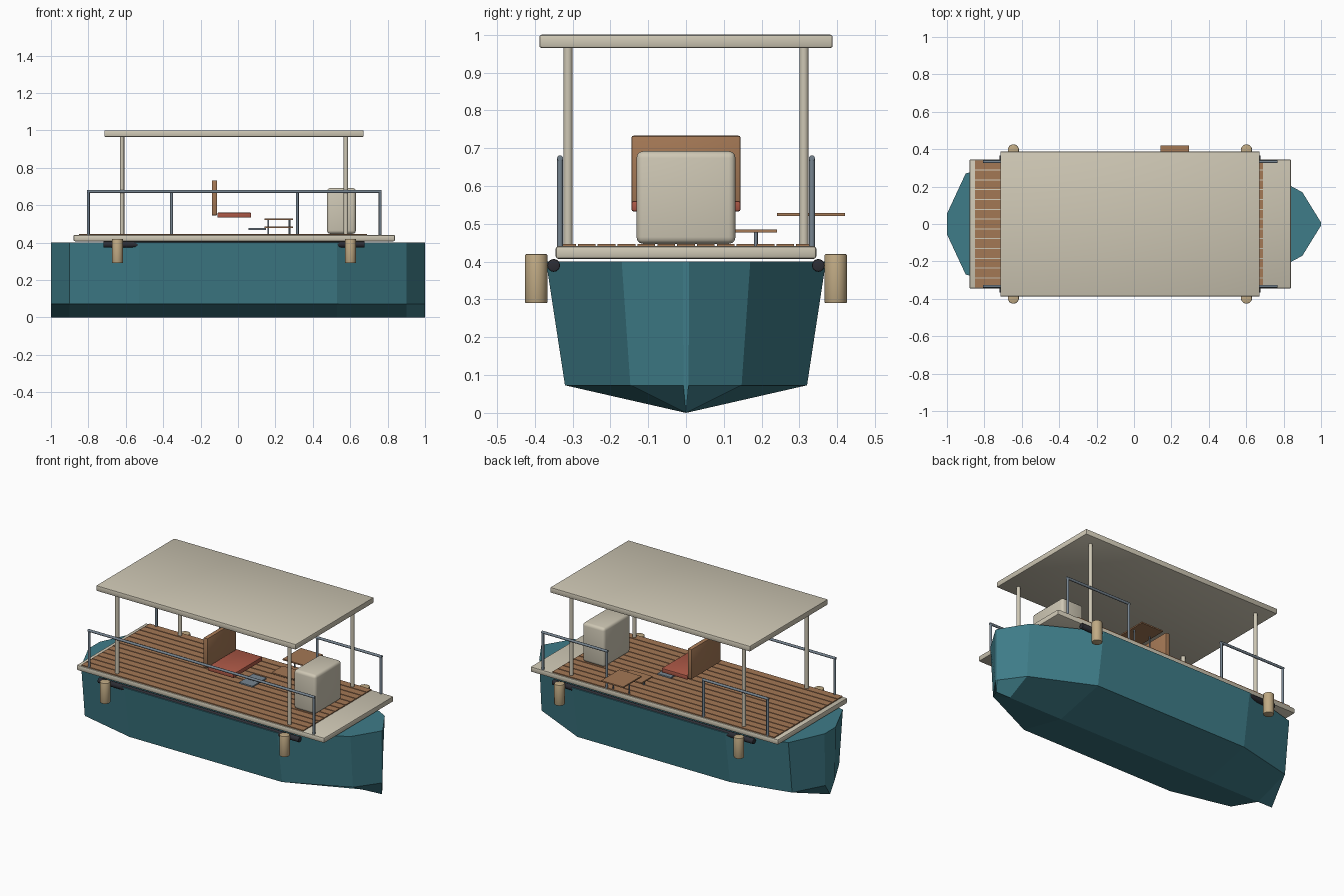
import bpy, bmesh, math
from mathutils import Vector

if "Cube" in bpy.data.objects:
    bpy.data.objects.remove(bpy.data.objects["Cube"])


def material(name, srgb):
    m = bpy.data.materials.new(name)
    m.diffuse_color = [(c / 255 / 12.92 if c < 11 else ((c / 255 + 0.055) / 1.055) ** 2.4)
                       for c in srgb] + [1.0]
    m.use_nodes = True
    m.node_tree.nodes["Principled BSDF"].inputs["Base Color"].default_value = m.diffuse_color
    return m


TEAL = material("teal_paint", (62, 124, 136))
CREAM = material("cream", (206, 199, 180))
WOOD = material("teak", (164, 120, 85))
RED = material("red_cushion", (172, 88, 70))
STEEL = material("steel", (118, 132, 144))
TAN = material("tan_fender", (192, 170, 132))
BLACK = material("black_rubber", (44, 45, 52))


def finish(name, bm, mat, smooth=False):
    bmesh.ops.recalc_face_normals(bm, faces=bm.faces[:])
    me = bpy.data.meshes.new(name)
    bm.to_mesh(me)
    bm.free()
    me.materials.append(mat)
    ob = bpy.data.objects.new(name, me)
    bpy.context.collection.objects.link(ob)
    if smooth:
        bpy.ops.object.select_all(action='DESELECT')
        ob.select_set(True)
        bpy.context.view_layer.objects.active = ob
        bpy.ops.object.shade_smooth_by_angle(angle=math.radians(40))
    return ob


def box(name, xr, yr, zr, mat, bevel=0.0, segments=2):
    bm = bmesh.new()
    bmesh.ops.create_cube(bm, size=1)
    for v in bm.verts:
        v.co = [r[0] + (c + 0.5) * (r[1] - r[0]) for c, r in zip(v.co, (xr, yr, zr))]
    if bevel:
        bmesh.ops.bevel(bm, geom=bm.edges[:], offset=bevel, segments=segments,
                        profile=0.5, affect='EDGES')
    return finish(name, bm, mat, bool(bevel))


def tube(name, a, b, radius, mat, sides=16, bevel=0.0):
    a, b = Vector(a), Vector(b)
    bm = bmesh.new()
    bmesh.ops.create_cone(bm, cap_ends=True, segments=sides, radius1=radius,
                          radius2=radius, depth=(b - a).length)
    if bevel:
        rims = [e for e in bm.edges if abs(e.verts[0].co.z - e.verts[1].co.z) < 1e-5]
        bmesh.ops.bevel(bm, geom=rims, offset=bevel, segments=2, profile=0.5, affect='EDGES')
    rot = (b - a).to_track_quat('Z', 'Y')
    for v in bm.verts:
        v.co = rot @ v.co + (a + b) / 2
    return finish(name, bm, mat, True)


# Faceted hull lofted through stations: x, half width at the sheer
bm = bmesh.new()
rings = []
for x, w in [(-1, 0.055), (-0.9, 0.27), (-0.53, 0.37), (0.53, 0.37), (0.9, 0.17), (1, 0.008)]:
    section = [(-w, 0.4), (-w * 0.865, 0.073), (0, 0), (w * 0.865, 0.073), (w, 0.4)]
    rings.append([bm.verts.new((x, y, z)) for y, z in section])
for r, s in zip(rings, rings[1:]):
    for i in range(5):
        j = (i + 1) % 5
        bm.faces.new((r[i], r[j], s[j], s[i]))
bm.faces.new(rings[0])
bm.faces.new(rings[-1])
finish("hull", bm, TEAL)

# Deck slab and planking
box("deck", (-0.88, 0.84), (-0.345, 0.345), (0.407, 0.441), CREAM, 0.008)
PITCH = 0.0525
for i in range(13):
    y = (i - 6) * PITCH
    box(f"deck_plank_{i + 1}", (-0.85, 0.69), (y - 0.0235, y + 0.0235), (0.44, 0.447), WOOD)

# Canopy
box("canopy", (-0.715, 0.672), (-0.388, 0.388), (0.965, 1.0), CREAM, 0.006)

for side, tag in ((-1, "front"), (1, "back")):
    # Canopy posts
    for x in (-0.62, 0.577):
        tube(f"{tag}_canopy_post", (x, side * 0.312, 0.44), (x, side * 0.312, 0.967), 0.012, CREAM)
    # Fenders
    for x in (-0.645, 0.601):
        tube(f"{tag}_fender", (x, side * 0.396, 0.29), (x, side * 0.396, 0.42), 0.03, TAN, 20, 0.004)
    # Rub rail tucked under the deck edge
    tube(f"{tag}_rub_rail", (-0.72, side * 0.35, 0.39), (0.677, side * 0.35, 0.39), 0.017, BLACK, 16, 0.004)
    # Guard rails, with a boarding gap on the back side
    spans = [(-0.8, 0.76)] if side < 0 else [(-0.8, -0.355), (0.317, 0.76)]
    y = side * 0.333
    for x0, x1 in spans:
        tube(f"{tag}_rail_bar", (x0 - 0.007, y, 0.673), (x1 + 0.007, y, 0.673), 0.008, STEEL, 12)
        for x in (x0, x1):
            tube(f"{tag}_rail_post", (x, y, 0.44), (x, y, 0.673), 0.008, STEEL, 12)

# Helm console
box("console", (0.476, 0.63), (-0.131, 0.131), (0.447, 0.692), CREAM, 0.018, 3)

# Seat
box("seat_cushion", (-0.11, 0.07), (-0.144, 0.144), (0.533, 0.56), RED, 0.005)
box("seat_back", (-0.14, -0.112), (-0.144, 0.144), (0.545, 0.733), WOOD, 0.005)

# Side table and low step, each on two steel legs
for name, yr, z in (("table", (0.24, 0.42), 0.52), ("step", (0.13, 0.24), 0.477)):
    box(f"{name}_top", (0.142, 0.295), yr, (z, z + 0.008), WOOD)
    yc = sum(yr) / 2
    for x in (0.162, 0.275):
        tube(f"{name}_leg", (x, yc, 0.44), (x, yc, z), 0.005, STEEL, 10)

# Foot plates ahead of the seat
for side in (-1, 1):
    y = side * 0.038
    box("foot_plate", (0.056, 0.15), (y - 0.032, y + 0.032), (0.468, 0.477), STEEL)
